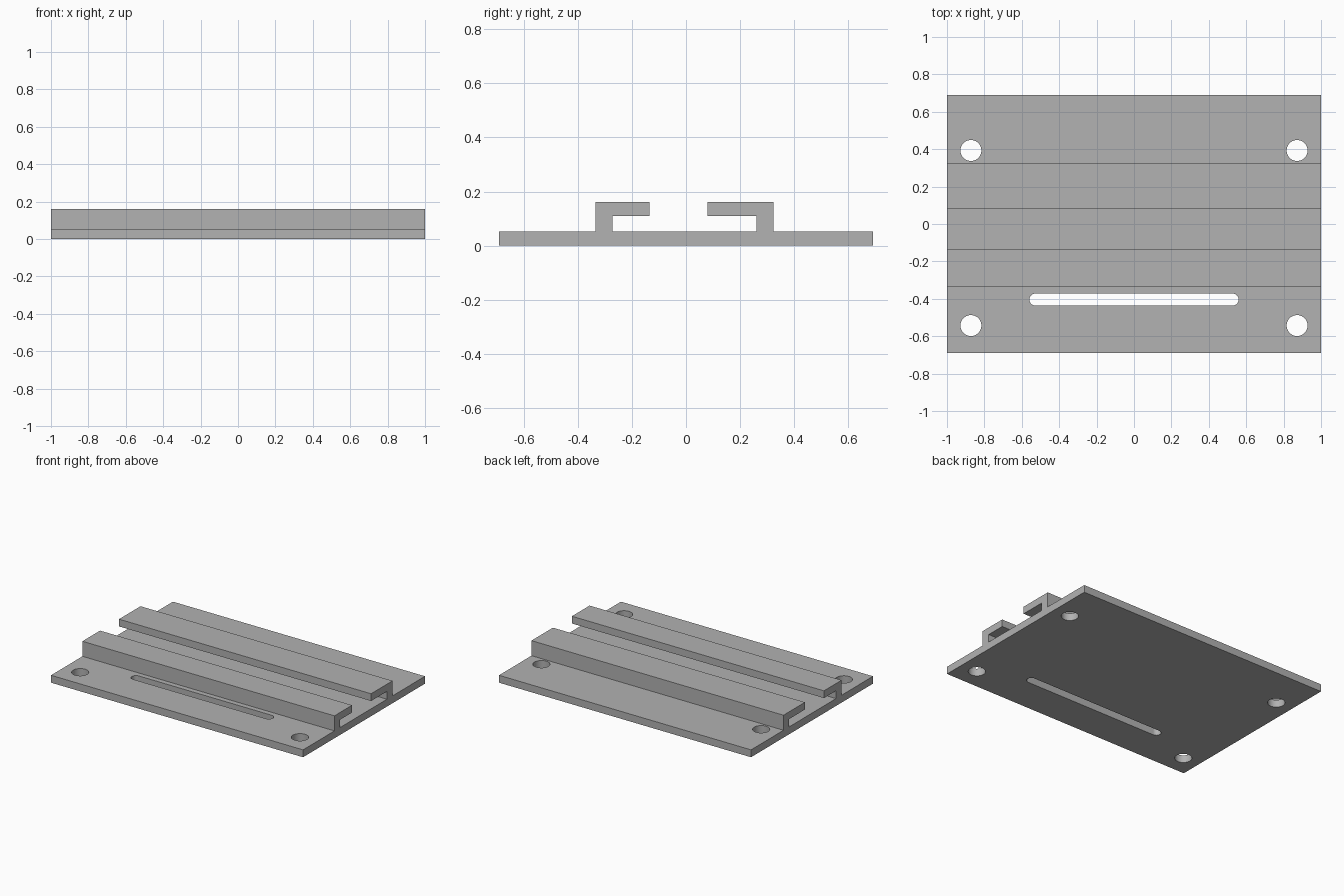
import bpy
import bmesh
import math

cube = bpy.data.objects.get("Cube")
if cube:
    bpy.data.objects.remove(cube, do_unlink=True)

PLATE_TOP = 0.053
RAIL_TOP = 0.161
LIP_BOTTOM = 0.109

metal = bpy.data.materials.new("plain_grey")
metal.use_nodes = True
grey = (0.445, 0.445, 0.445, 1)
metal.diffuse_color = grey
metal.node_tree.nodes["Principled BSDF"].inputs["Base Color"].default_value = grey


def prism(name, outline, direction):
    """Extrude a closed outline of 3D points along a direction."""
    bm = bmesh.new()
    face = bm.faces.new([bm.verts.new(p) for p in outline])
    extruded = bmesh.ops.extrude_face_region(bm, geom=[face])["geom"]
    moved = [v for v in extruded if isinstance(v, bmesh.types.BMVert)]
    bmesh.ops.translate(bm, verts=moved, vec=direction)
    bmesh.ops.recalc_face_normals(bm, faces=bm.faces)
    mesh = bpy.data.meshes.new(name)
    bm.to_mesh(mesh)
    bm.free()
    mesh.materials.append(metal)
    obj = bpy.data.objects.new(name, mesh)
    bpy.context.collection.objects.link(obj)
    return obj


def capsule(x, y, radius, half_length=0, steps=24):
    """Round outline, stretched along x into a slot if half_length is set."""
    points = []
    for side in (1, -1):
        for i in range(steps + (half_length > 0)):
            a = math.pi * (i / steps - 0.5)
            points.append((x + side * (half_length + radius * math.cos(a)),
                           y + side * radius * math.sin(a), -0.1))
    return points


def activate(obj):
    bpy.ops.object.select_all(action="DESELECT")
    obj.select_set(True)
    bpy.context.view_layer.objects.active = obj


# Base plate
plate = prism("base_plate", [(-1, -0.691, 0), (1, -0.691, 0),
                             (1, 0.691, 0), (-1, 0.691, 0)], (0, 0, PLATE_TOP))

# Corner holes and long slot cut through the plate
openings = [capsule(x, y, 0.056) for x in (-0.872, 0.872) for y in (-0.543, 0.393)]
openings.append(capsule(0, -0.404, 0.032, 0.527))
for outline in openings:
    cutter = prism("cutter", outline, (0, 0, 0.3))
    cutter.hide_render = True
    cut = plate.modifiers.new("cut", "BOOLEAN")
    cut.operation = "DIFFERENCE"
    cut.solver = "EXACT"
    cut.object = cutter
    activate(plate)
    bpy.ops.object.modifier_apply(modifier=cut.name)
    bpy.data.objects.remove(cutter, do_unlink=True)
activate(plate)
bpy.ops.object.shade_smooth_by_angle(angle=math.radians(30))

# Two hooked rails facing each other: outer wall, inner wall, lip edge
for name, outer, inner, lip in (("front_rail", -0.335, -0.272, -0.135),
                                ("back_rail", 0.323, 0.26, 0.08)):
    section = [(outer, PLATE_TOP), (inner, PLATE_TOP), (inner, LIP_BOTTOM),
               (lip, LIP_BOTTOM), (lip, RAIL_TOP), (outer, RAIL_TOP)]
    prism(name, [(-1, y, z) for y, z in section], (2, 0, 0))
